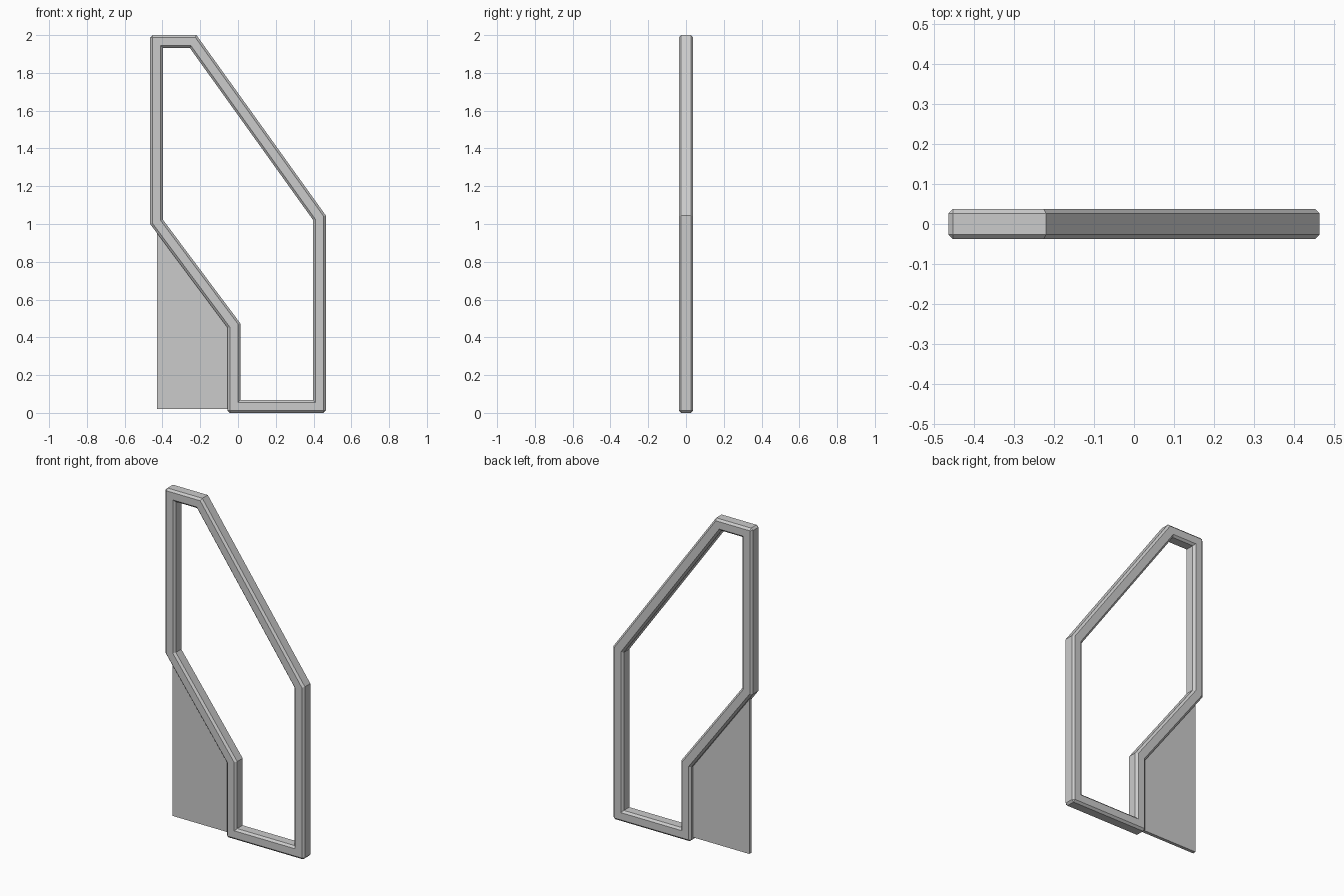
import bpy
import bmesh
from math import radians

cube = bpy.data.objects.get("Cube")
if cube:
    bpy.data.objects.remove(cube, do_unlink=True)

grey = bpy.data.materials.new("light_grey")
grey.use_nodes = True
colour = (0.6, 0.6, 0.6, 1)
grey.diffuse_color = colour
grey.node_tree.nodes["Principled BSDF"].inputs["Base Color"].default_value = colour


def finish(bm, name):
    """Turn a bmesh into a named, coloured object."""
    bmesh.ops.recalc_face_normals(bm, faces=bm.faces)
    mesh = bpy.data.meshes.new(name)
    bm.to_mesh(mesh)
    bm.free()
    mesh.materials.append(grey)
    obj = bpy.data.objects.new(name, mesh)
    bpy.context.collection.objects.link(obj)
    return obj


def loop(bm, points, y):
    return [bm.verts.new((x, y, z)) for x, z in points]


def bridge(bm, a, b):
    """Quads between two closed loops of equal length."""
    n = len(a)
    for i in range(n):
        j = (i + 1) % n
        bm.faces.new((a[i], a[j], b[j], b[i]))


# Window frame: outer and inner outlines as (x, z), bridged into a closed ring
outer = [(-0.465, 2), (-0.22, 2), (0.465, 1.045), (0.465, 0),
         (-0.055, 0), (-0.055, 0.45), (-0.465, 1)]
inner = [(-0.397, 1.932), (-0.255, 1.932), (0.397, 1.022), (0.397, 0.068),
         (0.013, 0.068), (0.013, 0.473), (-0.397, 1.022)]
half = 0.038
bm = bmesh.new()
rings = [loop(bm, outer, -half), loop(bm, inner, -half),
         loop(bm, inner, half), loop(bm, outer, half)]
for i in range(4):
    bridge(bm, rings[i], rings[(i + 1) % 4])
bmesh.ops.recalc_face_normals(bm, faces=bm.faces)

# Chamfer the front and back rims and the square outer corners
sharp = [e for e in bm.edges if e.calc_face_angle_signed() > radians(60)]
bmesh.ops.bevel(bm, geom=sharp, offset=0.012, offset_type='OFFSET',
                segments=1, affect='EDGES')
finish(bm, "window_frame")

# Thin infill panel below the slanted edge, tucked into the frame
panel = [(-0.43, 0.02), (-0.03, 0.02), (-0.03, 0.445), (-0.43, 0.975)]
bm = bmesh.new()
front, back = loop(bm, panel, -0.01), loop(bm, panel, 0.01)
bm.faces.new(front)
bm.faces.new(back)
bridge(bm, front, back)
finish(bm, "infill_panel")
